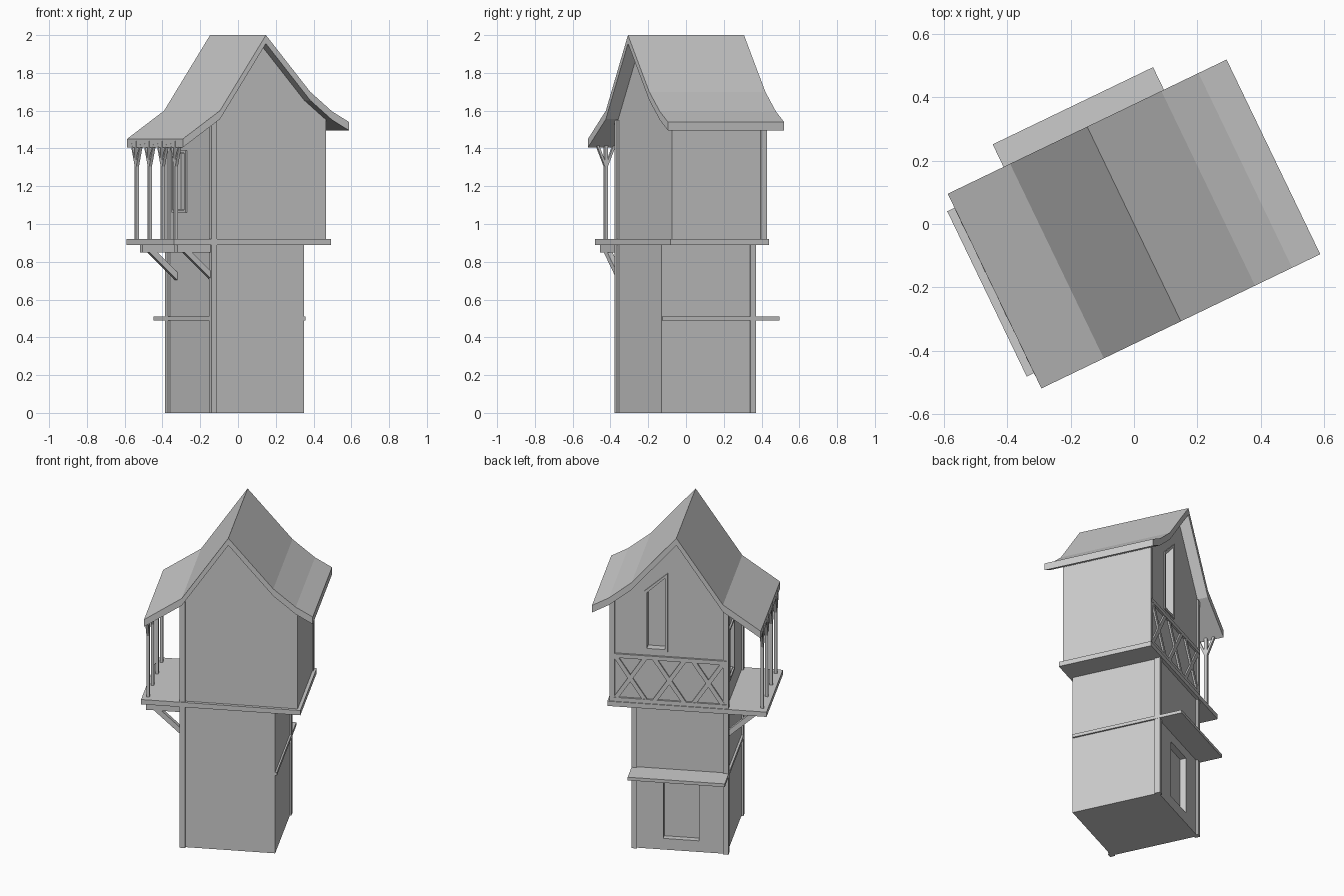
import bpy, bmesh, math
from mathutils import Matrix, Vector

if "Cube" in bpy.data.objects:
    bpy.data.objects.remove(bpy.data.objects["Cube"])

# House is built on local axes (x across, y along ridge), then turned
ROT = Matrix.Rotation(math.radians(25.7), 4, 'Z')


def finish(name, bm):
    bmesh.ops.recalc_face_normals(bm, faces=bm.faces)
    bm.transform(ROT)
    me = bpy.data.meshes.new(name)
    bm.to_mesh(me)
    bm.free()
    ob = bpy.data.objects.new(name, me)
    bpy.context.collection.objects.link(ob)
    return ob


def prism(name, pts, y0, y1):
    """Extrude an (x, z) outline along y."""
    bm = bmesh.new()
    f = bm.faces.new([bm.verts.new((x, y0, z)) for x, z in pts])
    ext = bmesh.ops.extrude_face_region(bm, geom=[f])['geom']
    vs = [g for g in ext if isinstance(g, bmesh.types.BMVert)]
    bmesh.ops.translate(bm, verts=vs, vec=(0, y1 - y0, 0))
    return finish(name, bm)


def box(name, x0, x1, y0, y1, z0, z1):
    return prism(name, [(x0, z0), (x1, z0), (x1, z1), (x0, z1)], y0, y1)


def bar(name, p, q, w, d):
    """Square-cut timber from p to q."""
    p, q = Vector(p), Vector(q)
    t = q - p
    side = Vector((0, 1, 0)) if abs(t.x) > 1e-4 else Vector((1, 0, 0))
    m = Matrix((side, t.normalized().cross(side), t.normalized())).transposed().to_4x4()
    bm = bmesh.new()
    bmesh.ops.create_cube(bm, size=1, matrix=Matrix.Translation((p + q) / 2) @ m
                          @ Matrix.Diagonal((d, w, t.length, 1)))
    return finish(name, bm)


def cut(ob, cutter):
    mod = ob.modifiers.new('opening', 'BOOLEAN')
    mod.operation = 'DIFFERENCE'
    mod.solver = 'EXACT'
    mod.object = cutter
    cutter.hide_render = True
    cutter.hide_set(True)


# Roof with flared eaves
top = [(-.4885, 1.45), (-.27, 1.60), (0, 2.0), (.26, 1.70), (.39, 1.595), (.4885, 1.54)]
prism('roof', top + [(x, z - .045) for x, z in reversed(top)], -.341, .341)

# Walls
lower = box('lower_walls', -.28, .259, -.268, .272, 0, .90)
upper = prism('upper_walls', [(-.28, .91), (.389, .91), (.389, 1.555), (.26, 1.665),
                              (0, 1.965), (-.27, 1.565), (-.28, 1.56)], -.268, .275)

# Recessed openings: back door, back slanted window, porch window
cut(lower, box('door_cutter', -.12, .087, .235, .4, .07, .43))
cut(upper, prism('window_cutter', [(.075, 1.265), (.18, 1.265), (.18, 1.625), (.075, 1.72)],
                 .235, .4))
cut(upper, box('porch_window_cutter', -.4, -.24, .055, .195, 1.08, 1.37))

# Slanted window frame
outer = [(.06, 1.25), (.195, 1.25), (.195, 1.625), (.06, 1.745)]
inner = [(.075, 1.265), (.18, 1.265), (.18, 1.615), (.075, 1.715)]
for i in range(4):
    j = (i + 1) % 4
    prism('window_frame', [outer[i], outer[j], inner[j], inner[i]], .26, .282)

# Porch window frame
for y in (.04, .195):
    box('porch_window_jamb', -.29, -.26, y, y + .015, 1.06, 1.39)
for z in (1.06, 1.375):
    box('porch_window_rail', -.29, -.26, .055, .195, z, z + .015)

# Deck between storeys, and flat belt that widens into the door canopy
box('deck', -.514, .408, -.287, .292, .89, .92)
box('belt_canopy', -.293, .269, -.267, .42, .49, .51)

# Corner posts
for y0, y1 in ((-.281, -.25), (.25, .283)):
    box('left_corner_post', -.292, -.26, y0, y1, 0, 1.55)
box('lower_back_post', .238, .268, .25, .283, 0, .89)
box('upper_back_post', .366, .395, .25, .285, .92, 1.555)

# Back rails with three crossed braces
for z in (.92, 1.195):
    box('back_rail', -.28, .38, .27, .287, z, z + .025)
for i in range(3):
    c = .05 + (i - 1) * .226
    for s in (-1, 1):
        bar('cross_brace', (c - s * .085, .277, .94), (c + s * .085, .277, 1.20), .025, .016)

# Porch columns with forked tops
for i in range(4):
    y = -.24 + i * .1585
    box('porch_column', -.49, -.472, y - .009, y + .009, .92, 1.44)
    for s in (-1, 1):
        bar('column_fork', (-.481, y, 1.30), (-.481, y + s * .053, 1.425), .013, .016)

# Brackets under the porch deck
for y in (-.255, .17):
    box('porch_joist', -.487, -.27, y - .016, y + .016, .85, .89)
    bar('porch_bracket', (-.46, y, .885), (-.272, y, .715), .03, .03)
